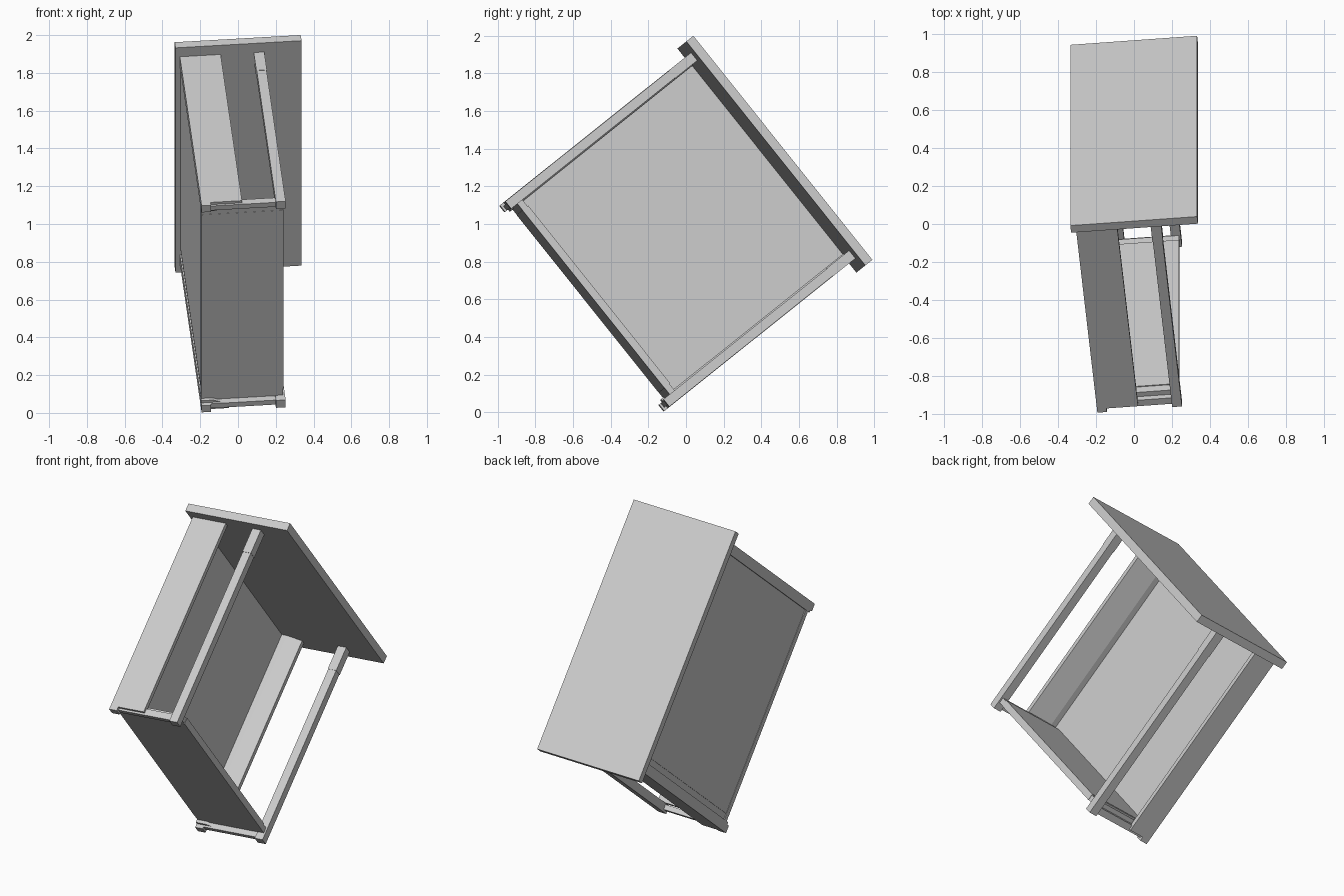
import bpy, bmesh
from mathutils import Vector, Matrix

if "Cube" in bpy.data.objects:
    bpy.data.objects.remove(bpy.data.objects["Cube"])

# Tilted frame of the desk: u = depth, v = length, n = up out of the top
v = Vector((0, 0.624, -0.781)).normalized()
u = Vector((0.9959, 0.071, 0.0567)).normalized()
u = (u - v * u.dot(v)).normalized()
n = u.cross(v)
C = Vector((-0.0016, 0.491, 1.386))      # centre of the desk's top face
M = Matrix((u, v, n)).transposed().to_4x4()
M.translation = C


def prism(name, outline, c0, c1):
    """Extrude an (a, b) outline from depth c0 to c1 below the top face."""
    bm = bmesh.new()
    f = bm.faces.new([bm.verts.new((a, b, -c0)) for a, b in outline])
    ext = bmesh.ops.extrude_face_region(bm, geom=[f])
    bmesh.ops.translate(bm, vec=(0, 0, c0 - c1),
                        verts=[e for e in ext["geom"] if isinstance(e, bmesh.types.BMVert)])
    bmesh.ops.recalc_face_normals(bm, faces=bm.faces)
    me = bpy.data.meshes.new(name)
    bm.to_mesh(me)
    bm.free()
    ob = bpy.data.objects.new(name, me)
    bpy.context.collection.objects.link(ob)
    ob.matrix_world = M
    return ob


def box(name, a0, a1, b0, b1, c0, c1):
    return prism(name, [(a0, b0), (a1, b0), (a1, b1), (a0, b1)], c0, c1)


TOP = 0.048
# Desk top
box("desk_top", -0.335, 0.335, -0.762, 0.762, 0, TOP)

# Back panel and bottom plate
box("back_panel", -0.308, -0.285, -0.605, 0.605, TOP, 1.275)
box("bottom_plate", -0.31, 0.127, -0.605, 0.605, 1.235, 1.275)

# Both ends: side 1 is the lower end, side -1 the upper end
for s, label, tip in ((-1, "left", -0.095), (1, "right", -0.165)):
    # tapered side panel, thick at the back and thin at its free edge
    prism(label + "_side_panel",
          [(-0.312, s * 0.70), (tip, s * 0.70), (tip, s * 0.672),
           (-0.25, s * 0.64), (-0.312, s * 0.64)], TOP, 1.293)
    # foot under the panel's back corner
    box(label + "_back_foot", -0.312, -0.262, s * 0.655, s * 0.70, 1.293, 1.317)
    # front leg with a slightly thicker upper sleeve
    box(label + "_front_leg", 0.083, 0.135, s * 0.648, s * 0.698, 0.2, 1.317)
    box(label + "_leg_sleeve", 0.081, 0.137, s * 0.646, s * 0.70, TOP, 0.2)
    # floor rail between panel and leg
    box(label + "_floor_rail", -0.27, 0.10, s * 0.655, s * 0.685, 1.265, 1.305)
    # edge strips that close the bottom plate and back panel
    box(label + "_plate_edge", -0.31, 0.125, s * 0.605, s * 0.65, 1.24, 1.274)
    box(label + "_back_stile", -0.305, -0.285, s * 0.605, s * 0.65, TOP, 1.24)
